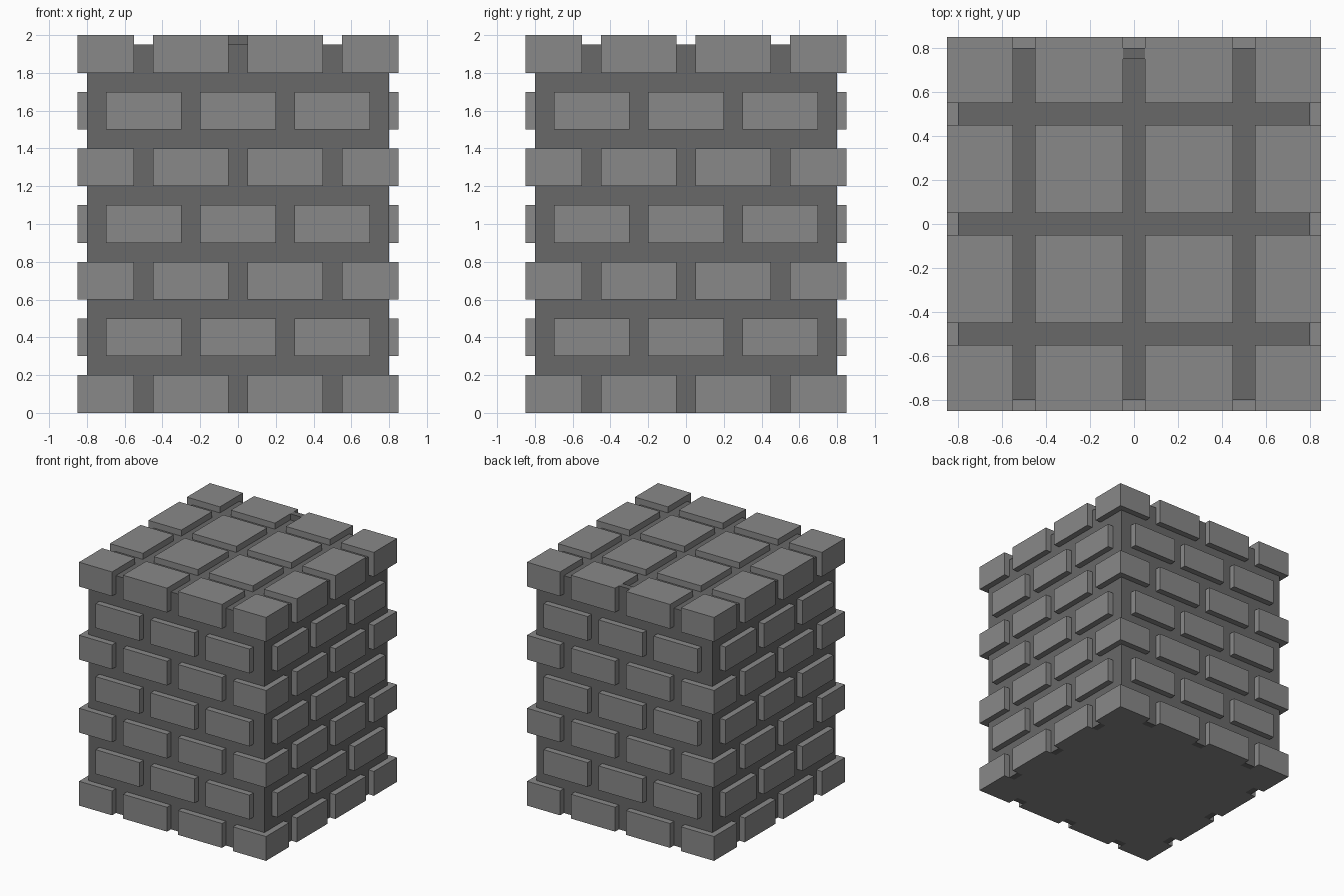
import bpy, bmesh

if "Cube" in bpy.data.objects:
    bpy.data.objects.remove(bpy.data.objects["Cube"])


def material(name, v):
    m = bpy.data.materials.new(name)
    m.diffuse_color = (v, v, v, 1)
    m.use_nodes = True
    m.node_tree.nodes["Principled BSDF"].inputs["Base Color"].default_value = m.diffuse_color
    return m


brick = material("brick grey", 0.25)
mortar = material("mortar dark grey", 0.14)


def boxes(name, mat, items):
    """One object made of boxes given as (x0, x1, y0, y1, z0, z1)."""
    bm = bmesh.new()
    for x0, x1, y0, y1, z0, z1 in items:
        for v in bmesh.ops.create_cube(bm, size=1)["verts"]:
            v.co.x = x1 if v.co.x > 0 else x0
            v.co.y = y1 if v.co.y > 0 else y0
            v.co.z = z1 if v.co.z > 0 else z0
    me = bpy.data.meshes.new(name)
    bm.to_mesh(me)
    bm.free()
    me.materials.append(mat)
    ob = bpy.data.objects.new(name, me)
    bpy.context.collection.objects.link(ob)
    return ob


IN, WALL, OUT = 0.75, 0.80, 0.85
full = [(-OUT, -0.55), (-0.45, -0.05), (0.05, 0.45), (0.55, OUT)]
offset = [(-0.7, -0.3), (-0.2, 0.2), (0.3, 0.7)]


def ring(spans, z0, z1, outer=OUT):
    """Blocks along all four walls; side spans stop where the front and back ones begin."""
    out = []
    for a, b in spans:
        c, d = max(a, -IN), min(b, IN)
        for lo, hi in ((-outer, -IN), (IN, outer)):
            out.append((a, b, lo, hi, z0, z1))
            out.append((lo, hi, c, d, z0, z1))
    return out


# Mortar core, raised slightly above the base plate
boxes("mortar_core", mortar, [(-WALL, WALL, -WALL, WALL, 0.01, 1.95)])

# Mortar in the gaps of the lowest course, and the one raised filler at the back of the top
gaps = [(c - 0.05, c + 0.05) for c in (-0.5, 0, 0.5)]
boxes("base_mortar_joints", mortar, ring(gaps, 0, 0.2, WALL))
boxes("top_mortar_filler", mortar, [(-0.05, 0.05, IN, WALL, 1.9, 2.0)])

# Base plate
boxes("base_plate", brick, [(-IN, IN, -IN, IN, 0, 0.02)])

# Alternating brick courses
for i in range(6):
    z = 0.3 * i
    boxes(f"brick_course_{i + 1}", brick, ring(offset if i % 2 else full, z, z + 0.2))

# Top course: a grid of paving blocks
boxes("top_blocks", brick, [(a, b, c, d, 1.8, 2.0) for a, b in full for c, d in full])
